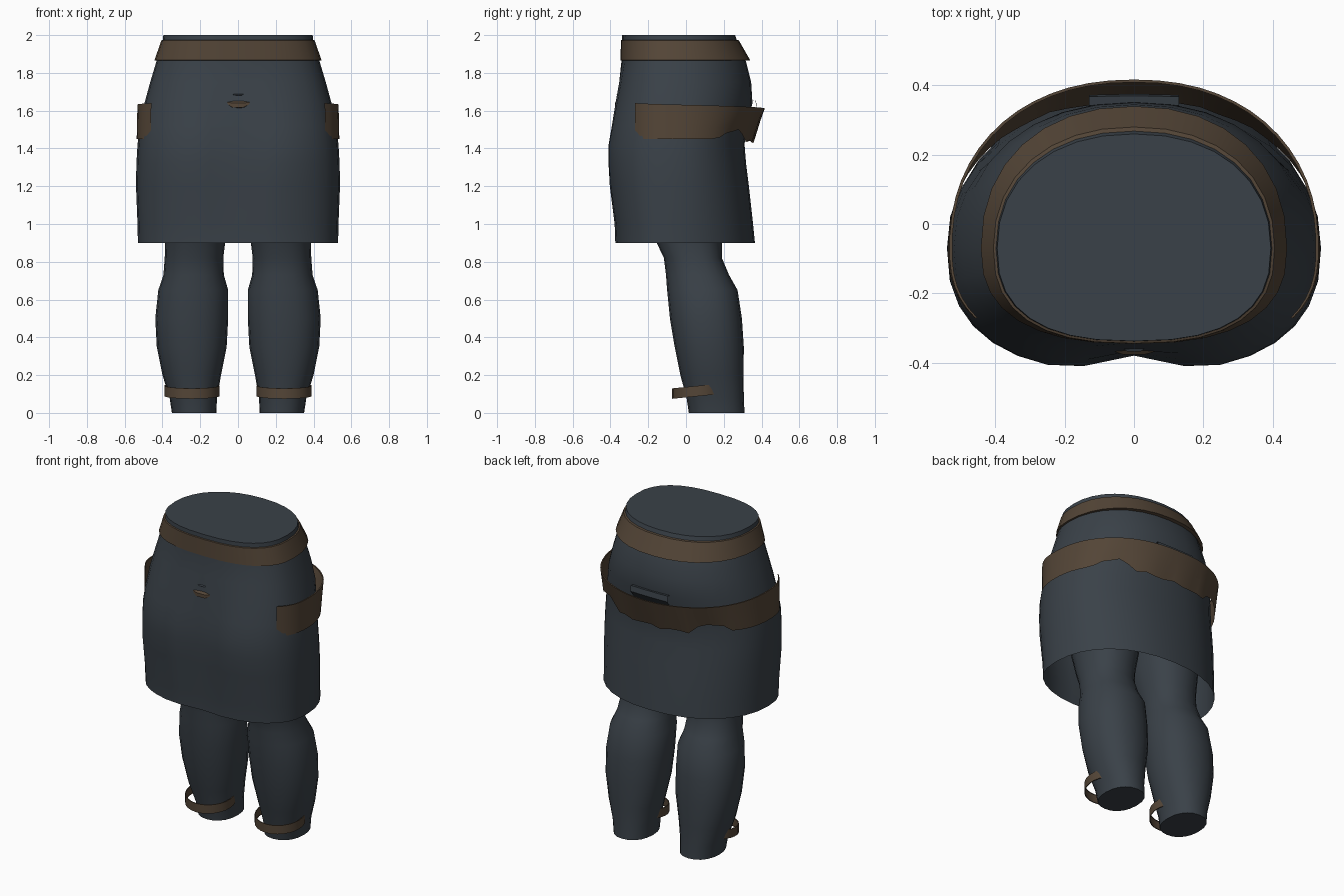
import bpy, bmesh, math

if "Cube" in bpy.data.objects:
    bpy.data.objects.remove(bpy.data.objects["Cube"])

def material(name, color):
    m = bpy.data.materials.new(name)
    m.diffuse_color = (*color, 1)
    m.use_nodes = True
    m.node_tree.nodes["Principled BSDF"].inputs["Base Color"].default_value = m.diffuse_color
    return m

GREY = material("slate cloth", (0.042, 0.053, 0.065))
BROWN = material("brown leather", (0.088, 0.060, 0.038))

def grid_object(name, rows, mat, closed=True, cap_low=False, cap_high=False):
    """Skin a list of equal-length point rows into one surface."""
    bm = bmesh.new()
    vs = [[bm.verts.new(p) for p in r] for r in rows]
    n = len(rows[0])
    for a, b in zip(vs, vs[1:]):
        for i in range(n if closed else n - 1):
            j = (i + 1) % n
            bm.faces.new((a[i], a[j], b[j], b[i]))
    if cap_low:
        bm.faces.new(vs[0][::-1])
    if cap_high:
        bm.faces.new(vs[-1])
    me = bpy.data.meshes.new(name)
    bm.to_mesh(me)
    bm.free()
    me.materials.append(mat)
    ob = bpy.data.objects.new(name, me)
    bpy.context.collection.objects.link(ob)
    bpy.context.view_layer.objects.active = ob
    ob.select_set(True)
    bpy.ops.object.shade_smooth_by_angle(angle=math.radians(40))
    ob.select_set(False)
    return ob

def power(v, e):
    return math.copysign(abs(v) ** e, v)

def hip_point(a, w, front, back, z, dip=0.0, mid=-0.07):
    """Rounded body outline, with a shallow dip between the thighs."""
    c, s = math.cos(a), math.sin(a)
    e = 2 / 2.5 if s < 0 else 2 / 2.2
    x = w * power(c, e)
    y = mid + power(s, e) * ((mid - front) if s < 0 else (back - mid))
    if s < 0:
        y += dip * math.exp(-(x / 0.13) ** 2)
    return (x, y, z)

def angles(n):
    return [2 * math.pi * i / n for i in range(n)]

# Skirt: z, half width, front y, back y, front dip
skirt = [
    (0.90, 0.53, -0.385, 0.365, 0.02), (1.00, 0.532, -0.39, 0.355, 0.025),
    (1.20, 0.54, -0.42, 0.333, 0.04), (1.32, 0.538, -0.43, 0.318, 0.05),
    (1.42, 0.532, -0.43, 0.31, 0.05), (1.52, 0.52, -0.41, 0.32, 0.04),
    (1.64, 0.495, -0.385, 0.352, 0.02), (1.75, 0.465, -0.362, 0.345, 0.01),
    (1.86, 0.432, -0.342, 0.318, 0.0), (1.96, 0.400, -0.339, 0.273, 0.0),
    (2.00, 0.395, -0.338, 0.26, 0.0)]
grid_object("skirt", [[hip_point(a, w, f, b, z, d) for a in angles(32)]
                      for z, w, f, b, d in skirt], GREY, cap_high=True)

# Waistband: flared strip, slightly proud of the skirt
grid_object("waistband", [[hip_point(a, w, f, b, z) for a in angles(32)]
            for z, w, f, b in [(1.865, 0.432, -0.341, 0.317),
                               (1.867, 0.442, -0.346, 0.34),
                               (1.972, 0.406, -0.345, 0.28),
                               (1.975, 0.396, -0.338, 0.268)]], BROWN)

# Hip sash: open strip from the front of each hip around a drooping back
def sash_row(v, inset=0.0):
    row = []
    for i in range(41):
        u = abs(i / 20 - 1)                      # 0 at the back, 1 at the ends
        a = math.pi / 2 + (i / 20 - 1) * math.radians(124)
        rear = max(0, 1 - u / 0.45)
        bottom = 1.45 + 0.05 * math.exp(-((u - 0.33) / 0.09) ** 2)
        bottom += 0.008 * math.sin(i * 2.3) * (rear > 0) - 0.015 * (u < 0.2)
        top = 1.612 + 0.028 * u
        back = 0.355 + 0.062 * v
        w = 0.537 - 0.004 * v - inset
        x, y, z = hip_point(a, w, -0.39, back - inset, bottom + (top - bottom) * v)
        y += 0.006 * math.sin(i * 1.9) * rear * (1 - v)
        row.append((x, y, z))
    return row

grid_object("hip_sash", [sash_row(v) for v in (0, 0.33, 0.67, 1)]
            + [sash_row(1, 0.008)], BROWN, closed=False)

# Small folded cloth piece tucked behind the sash
grid_object("back_tuck", [[(x, y - 0.15 * x * x, z) for x in (0.13, 0.06, 0, -0.06, -0.13)]
            for y, z in [(0.335, 1.57), (0.375, 1.62), (0.37, 1.655), (0.345, 1.65)]],
            GREY, closed=False)

# Front buckle slit and the small fold over it
grid_object("front_buckle", [[(-0.075, -0.362, 1.648), (-0.03, y, za), (0.03, y, za),
                             (0.085, -0.362, 1.648)]
            for y, za in [(-0.362, 1.653), (-0.377, 1.640), (-0.377, 1.618), (-0.362, 1.614)]],
            BROWN, closed=False)
grid_object("front_fold", [[(-0.045, -0.350, 1.69), (-0.02, y, z), (0.02, y, z),
                           (0.04, -0.350, 1.69)]
            for y, z in [(-0.352, 1.692), (-0.368, 1.684), (-0.35, 1.678)]],
            GREY, closed=False)

# Legs: z, inner x, outer x, front y, back y
leg = [
    (0.00, 0.115, 0.350, 0.015, 0.310), (0.08, 0.111, 0.362, 0.003, 0.306),
    (0.20, 0.090, 0.400, -0.030, 0.305), (0.35, 0.060, 0.430, -0.060, 0.306),
    (0.50, 0.052, 0.438, -0.085, 0.296), (0.65, 0.052, 0.422, -0.100, 0.273),
    (0.73, 0.075, 0.395, -0.106, 0.228), (0.82, 0.078, 0.388, -0.117, 0.190),
    (0.90, 0.068, 0.386, -0.155, 0.190), (1.05, 0.040, 0.400, -0.200, 0.210),
    (1.30, 0.020, 0.430, -0.250, 0.230)]
for side, label in ((-1, "left"), (1, "right")):
    rows = []
    for z, x0, x1, y0, y1 in leg:
        rows.append([(side * ((x0 + x1) / 2) + (x1 - x0) / 2 * power(math.cos(a), 0.9),
                      (y0 + y1) / 2 + (y1 - y0) / 2 * power(math.sin(a), 0.9), z)
                     for a in angles(20)])
    grid_object(label + "_leg", rows, GREY, cap_low=True, cap_high=True)

    # Ankle strap: tilted loop, open at the back
    strap = []
    for dz, r in ((0, 0.141), (0, 0.146), (0.055, 0.146), (0.055, 0.141)):
        row = []
        for i in range(19):
            a = math.radians(-220 + 260 * i / 18)
            y = 0.073 + r * math.sin(a)
            row.append((side * 0.244 + r * math.cos(a), y, 0.082 + 0.1 * y + dz))
        strap.append(row)
    grid_object(label + "_ankle_strap", strap, BROWN, closed=False)
